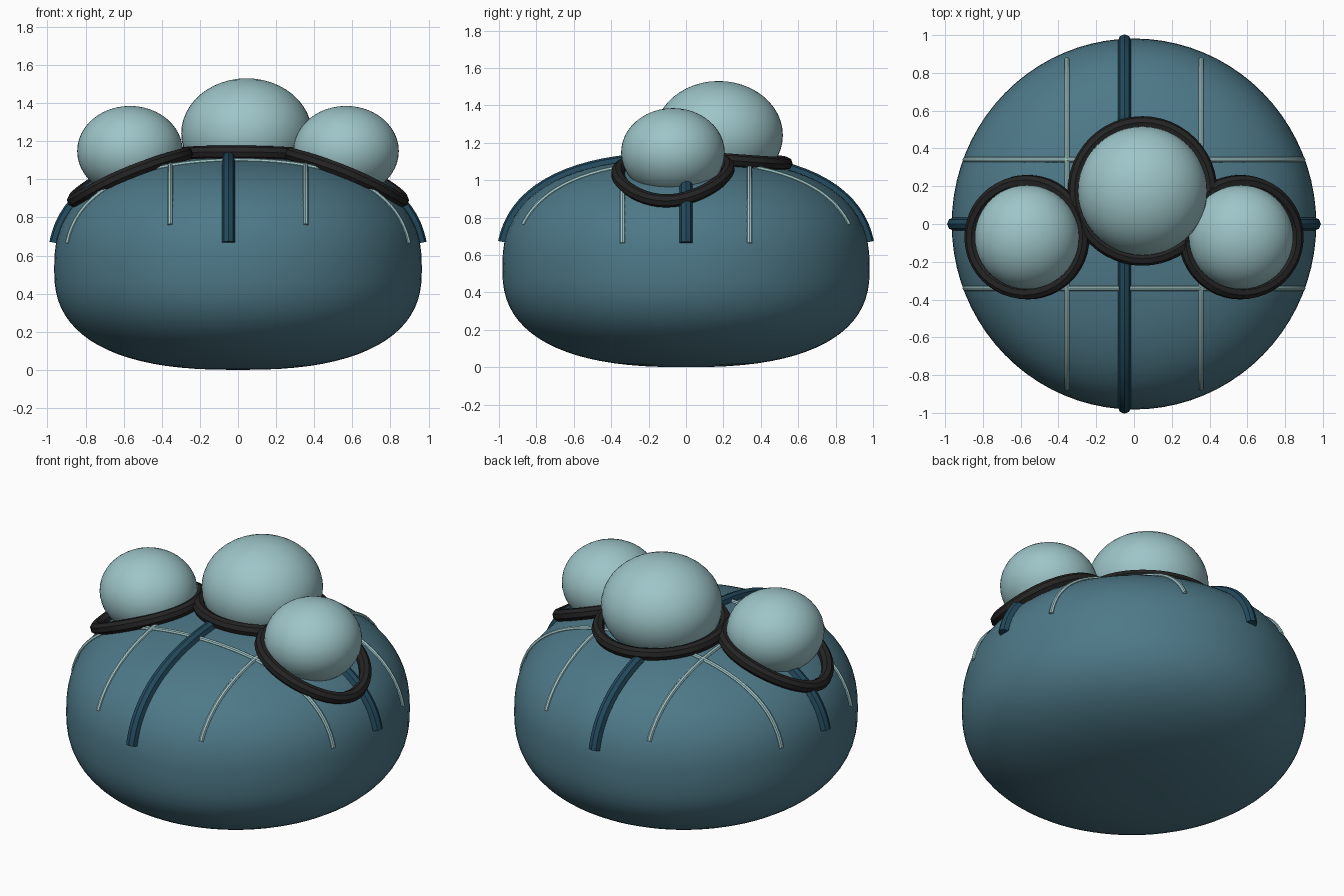
import bpy
import bmesh
from math import sin, cos, pi, tau, copysign

cube = bpy.data.objects.get("Cube")
if cube:
    bpy.data.objects.remove(cube, do_unlink=True)

RX, RY = 0.965, 0.982        # body half widths
MID, TOP = 0.53, 1.115       # height of the widest point and of the crown
POWER = 2.5                  # roundness of the body profile


def material(name, rgb):
    m = bpy.data.materials.new(name)
    m.use_nodes = True
    m.diffuse_color = (*rgb, 1)
    m.node_tree.nodes["Principled BSDF"].inputs["Base Color"].default_value = (*rgb, 1)
    return m


teal = material("teal", (0.075, 0.19, 0.245))
navy = material("dark blue", (0.016, 0.066, 0.107))
pale = material("pale aqua", (0.34, 0.56, 0.58))
black = material("soft black", (0.018, 0.017, 0.017))


def surface_z(x, y):
    """Height of the upper body surface above a ground point."""
    r = ((x / RX) ** 2 + (y / RY) ** 2) ** 0.5
    return MID + (TOP - MID) * max(0, 1 - r ** POWER) ** (1 / POWER)


def ball(name, mat, centre, size, shape=None, segments=48):
    bm = bmesh.new()
    bmesh.ops.create_uvsphere(bm, u_segments=segments, v_segments=segments // 2, radius=1)
    for v in bm.verts:
        if shape:
            v.co = shape(v.co)
        else:
            v.co = [c + s * p for c, s, p in zip(centre, size, v.co)]
    for f in bm.faces:
        f.smooth = True
    mesh = bpy.data.meshes.new(name)
    bm.to_mesh(mesh)
    bm.free()
    mesh.materials.append(mat)
    obj = bpy.data.objects.new(name, mesh)
    bpy.context.collection.objects.link(obj)
    return obj


def tube(name, mat, points, radius, closed=False):
    curve = bpy.data.curves.new(name, "CURVE")
    curve.dimensions = "3D"
    curve.bevel_depth = radius
    curve.bevel_resolution = 2
    curve.use_fill_caps = True
    spline = curve.splines.new("POLY")
    spline.points.add(len(points) - 1)
    for p, co in zip(spline.points, points):
        p.co = (*co, 1)
    spline.use_cyclic_u = closed
    curve.materials.append(mat)
    obj = bpy.data.objects.new(name, curve)
    bpy.context.collection.objects.link(obj)
    # Turn the curve into a mesh
    bpy.ops.object.select_all(action="DESELECT")
    obj.select_set(True)
    bpy.context.view_layer.objects.active = obj
    bpy.ops.object.convert(target="MESH")
    bpy.ops.object.shade_smooth_by_angle()


def strap(name, mat, along_x, offset, reach, radius, steps=40):
    """Tube laid over the body, closely sampled toward its ends."""
    points = []
    for i in range(steps + 1):
        t = -reach * cos(pi * i / steps)
        x, y = (t, offset) if along_x else (offset, t)
        points.append((x, y, surface_z(x, y)))
    tube(name, mat, points, radius)


# Body: sphere swollen into a flat-bottomed cushion
def cushion(p):
    e = 2 / POWER
    flat = (p.x ** 2 + p.y ** 2) ** 0.5
    k = flat ** e / flat if flat > 1e-5 else 0
    z = copysign(abs(p.z) ** e, p.z)
    return (RX * k * p.x, RY * k * p.y, MID + z * (TOP - MID if z > 0 else MID))


ball("body", teal, None, None, cushion, 80)

# Broad straps crossing over the crown
strap("strap_lengthwise", navy, False, -0.05, 0.97, 0.035)
strap("strap_crosswise", navy, True, 0, 0.955, 0.035)

# Thin grid lines
for side, sign in (("right", -1), ("left", 1)):
    strap("line_" + side, pale, False, 0.355 * sign, 0.87, 0.014)
for side, sign in (("front", -1), ("back", 1)):
    strap("line_" + side, pale, True, 0.34 * sign, 0.895, 0.014)

# Domes, each with a ring resting on the body
domes = (("right", -0.567, -0.07, 1.148, 0.277, 0.237, 0.295),
         ("left", 0.567, -0.07, 1.148, 0.277, 0.237, 0.295),
         ("middle", 0.045, 0.175, 1.24, 0.343, 0.29, 0.36))
for side, x, y, z, wide, tall, ring in domes:
    ball("dome_" + side, pale, (x, y, z), (wide, wide, tall))
    loop = []
    for i in range(48):
        a = tau * i / 48
        px, py = x + ring * cos(a), y + ring * sin(a)
        loop.append((px, py, surface_z(px, py) + 0.03))
    tube("ring_" + side, black, loop, 0.036, True)
